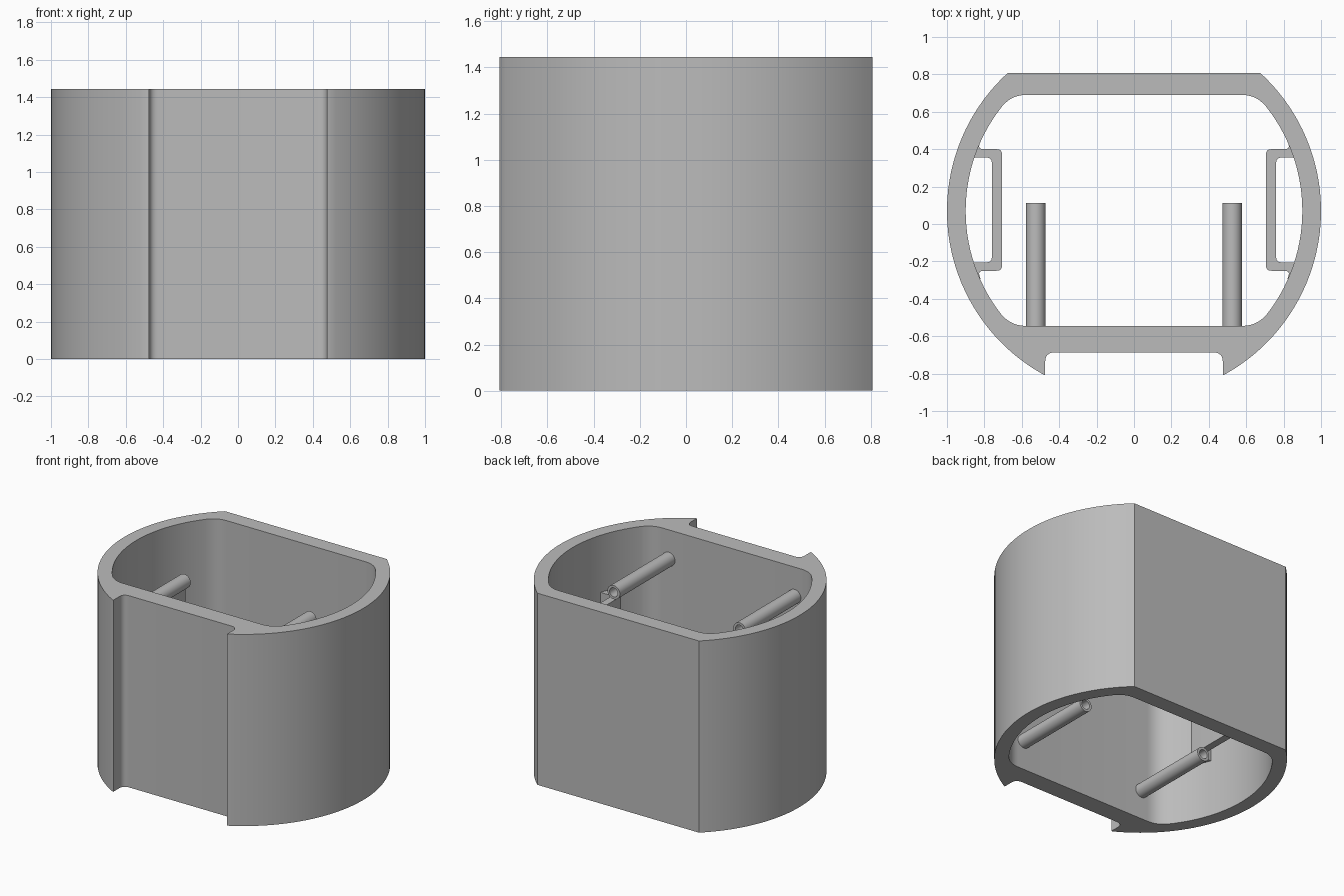
import bpy, bmesh
from math import sin, cos, radians, sqrt, pi
from mathutils import Vector

if "Cube" in bpy.data.objects:
    bpy.data.objects.remove(bpy.data.objects["Cube"], do_unlink=True)

HEIGHT = 1.445
MID_Y = 0.07          # centre of the curved side walls

grey = bpy.data.materials.new("plain grey")
grey.use_nodes = True
grey.diffuse_color = (0.5, 0.5, 0.5, 1)
grey.node_tree.nodes["Principled BSDF"].inputs["Base Color"].default_value = (0.5, 0.5, 0.5, 1)


def soften(points, steps=6):
    """Round each (x, y, cut) corner, cutting it back by the given distance."""
    out = []
    for i, (x, y, cut) in enumerate(points):
        c = Vector((x, y))
        if not cut:
            out.append(c)
            continue
        a = Vector(points[i - 1][:2])
        b = Vector(points[(i + 1) % len(points)][:2])
        a = c + (a - c).normalized() * cut
        b = c + (b - c).normalized() * cut
        for k in range(steps + 1):
            t = k / steps
            out.append(a * (1 - t) ** 2 + c * 2 * t * (1 - t) + b * t * t)
    return out


def arc(radius, start, end, count):
    """Sharp points on a circle about the side wall centre, in degrees."""
    angles = [radians(start + (end - start) * i / count) for i in range(count + 1)]
    return [(radius * cos(a), MID_Y + radius * sin(a), 0) for a in angles]


def mirrored(half):
    return half + [(-x, y, cut) for x, y, cut in reversed(half)]


def prism(name, loops, z0, z1):
    """Extrude outlines (the later ones are holes) from z0 to z1."""
    curve = bpy.data.curves.new(name, "CURVE")
    curve.dimensions = "2D"
    curve.fill_mode = "BOTH"
    curve.extrude = (z1 - z0) / 2
    for loop in loops:
        spline = curve.splines.new("POLY")
        spline.points.add(len(loop) - 1)
        for point, co in zip(spline.points, loop):
            point.co = (co[0], co[1], 0, 1)
        spline.use_cyclic_u = True
    obj = bpy.data.objects.new(name, curve)
    bpy.context.collection.objects.link(obj)
    bpy.ops.object.select_all(action="DESELECT")
    obj.select_set(True)
    bpy.context.view_layer.objects.active = obj
    bpy.ops.object.convert(target="MESH")
    obj = bpy.context.view_layer.objects.active
    obj.name = name
    bm = bmesh.new()
    bm.from_mesh(obj.data)
    bmesh.ops.remove_doubles(bm, verts=bm.verts, dist=0.0002)
    bmesh.ops.translate(bm, verts=bm.verts, vec=(0, 0, (z0 + z1) / 2))
    bmesh.ops.recalc_face_normals(bm, faces=bm.faces)
    bm.to_mesh(obj.data)
    bm.free()
    obj.data.materials.clear()
    obj.data.materials.append(grey)
    bpy.ops.object.shade_smooth_by_angle(angle=radians(30))
    return obj


# Sleeve wall: flat back, round sides, shallow notch along the front
outer_half = arc(1, 47.6, -61.1, 40) + [(0.475, -0.807, 0), (0.475, -0.687, 0.05)]
corner_x = sqrt(0.9 ** 2 - 0.62 ** 2)
inner_half = ([(corner_x, MID_Y + 0.62, 0.075)] + arc(0.9, 38, -38, 28)
              + [(corner_x, MID_Y - 0.615, 0.075)])
prism("sleeve_wall", [soften(mirrored(outer_half)), soften(mirrored(inner_half))], 0, HEIGHT)

# Side brackets: C-shaped loops standing off the inside of each round wall
upper = [(0.88, 0.28, 0), (0.76, 0.28, 0.03)]
lower_back = [(0.705, 0.325, 0.03), (0.835, 0.325, 0.03), (0.82, 0.37, 0), (0.88, 0.37, 0)]
half = upper[::-1] + lower_back[::-1] + []
profile = (upper + [(x, -y, c) for x, y, c in reversed(upper)]
           + [(x, -y, c) for x, y, c in reversed(lower_back)] + lower_back)
for side, label in ((1, "left"), (-1, "right")):
    loop = [(side * p.x, p.y + MID_Y + 0.005) for p in soften(profile)]
    prism(label + "_bracket", [loop], 0.43, 1.015)

# Four hollow pegs reaching back from the front wall
def circle(radius, count=32):
    return [(radius * cos(2 * pi * i / count), radius * sin(2 * pi * i / count)) for i in range(count)]


for z, level in ((0.22, "lower"), (1.225, "upper")):
    for x, label in ((0.525, "left"), (-0.525, "right")):
        peg = prism(f"{level}_{label}_peg", [circle(0.052), circle(0.034)], -0.57, 0.112)
        peg.rotation_euler.x = -pi / 2
        peg.location = (x, 0, z)
